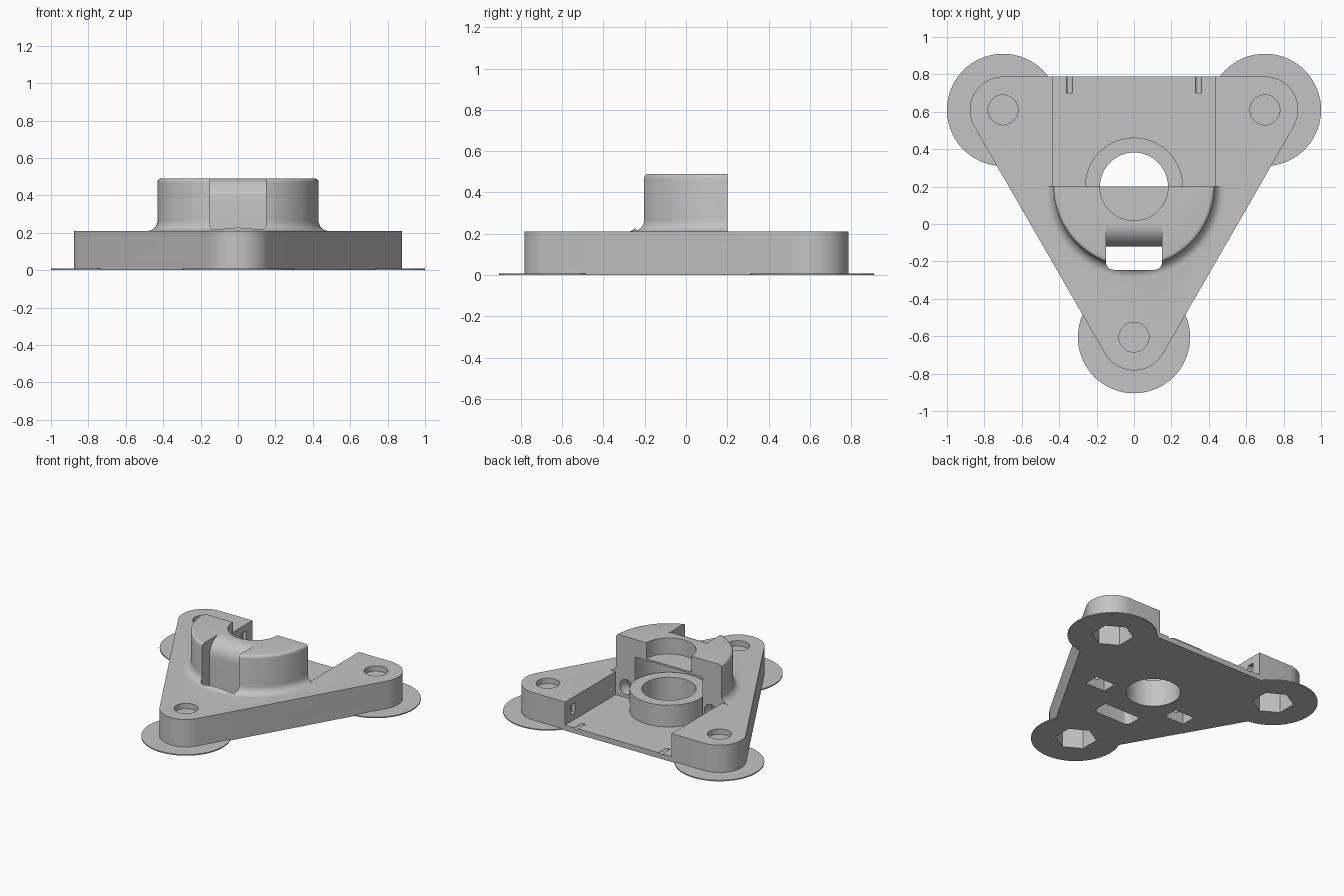
import bpy, bmesh
from math import radians, sin, cos, pi
from mathutils import Matrix

cube = bpy.data.objects.get("Cube")
if cube:
    bpy.data.objects.remove(cube)

grey = bpy.data.materials.new("light grey plastic")
grey.use_nodes = True
COLOUR = (0.55, 0.55, 0.55, 1)
grey.diffuse_color = COLOUR
grey.node_tree.nodes["Principled BSDF"].inputs["Base Color"].default_value = COLOUR

CORNERS = [(0, -0.605), (0.70, 0.61), (-0.70, 0.61)]
AXIS_Y = 0.2      # centre line of boss and ring
TOP = 0.21        # top of the plate
BOSS_TOP = 0.49


def finish(name, bm):
    bmesh.ops.recalc_face_normals(bm, faces=bm.faces)
    mesh = bpy.data.meshes.new(name)
    bm.to_mesh(mesh)
    bm.free()
    mesh.materials.append(grey)
    obj = bpy.data.objects.new(name, mesh)
    bpy.context.collection.objects.link(obj)
    return obj


def prism(name, outline, z0, z1):
    bm = bmesh.new()
    face = bm.faces.new([bm.verts.new((x, y, z0)) for x, y in outline])
    new = bmesh.ops.extrude_face_region(bm, geom=[face])["geom"]
    verts = [v for v in new if isinstance(v, bmesh.types.BMVert)]
    bmesh.ops.translate(bm, vec=(0, 0, z1 - z0), verts=verts)
    return finish(name, bm)


def arc(cx, cy, r, a0, a1, n):
    angles = [radians(a0 + (a1 - a0) * i / n) for i in range(n + 1)]
    return [(cx + r * cos(a), cy + r * sin(a)) for a in angles]


def cylinder(name, x, y, r, z0, z1, sides=64):
    return prism(name, arc(x, y, r, 90, 450, sides)[:-1], z0, z1)


def box(name, x0, x1, y0, y1, z0, z1):
    return prism(name, [(x0, y0), (x1, y0), (x1, y1), (x0, y1)], z0, z1)


def rod(name, start, length, r):
    """Cylinder running toward -y from its start point."""
    obj = cylinder(name, 0, 0, r, 0, length, 32)
    obj.data.transform(Matrix.Translation(start) @ Matrix.Rotation(pi / 2, 4, "X"))
    return obj


def lathe(name, profile, y, steps=96):
    bm = bmesh.new()
    verts = [bm.verts.new((r, 0, z)) for r, z in profile]
    edges = [bm.edges.new(pair) for pair in zip(verts, verts[1:])]
    bmesh.ops.spin(bm, geom=verts + edges, axis=(0, 0, 1), cent=(0, 0, 0),
                   angle=2 * pi, steps=steps)
    bmesh.ops.remove_doubles(bm, verts=bm.verts, dist=0.0001)
    bmesh.ops.translate(bm, vec=(0, y, 0), verts=bm.verts)
    return finish(name, bm)


def combine(target, other, operation):
    mod = target.modifiers.new(operation, "BOOLEAN")
    mod.operation, mod.object, mod.solver = operation, other, "EXACT"
    bpy.context.view_layer.objects.active = target
    bpy.ops.object.modifier_apply(modifier=mod.name)
    bpy.data.objects.remove(other)


def add(other):
    combine(bracket, other, "UNION")


def cut(other):
    combine(bracket, other, "DIFFERENCE")


# Rounded triangular plate
outline = []
for i, (x, y) in enumerate(CORNERS):
    outline += arc(x, y, 0.178, -150 + 120 * i, -30 + 120 * i, 24)
bracket = prism("mounting_bracket", outline, 0, TOP)

# Thin round pads under the corners
for x, y in CORNERS:
    add(cylinder("corner_pad", x, y, 0.3, 0, 0.008, 72))

# Half-round boss with a filleted foot and eased rim
profile = [(0, 0.1), (0.485, 0.1)] + arc(0.485, TOP + 0.055, 0.055, 270, 180, 8)
profile += arc(0.41, BOSS_TOP - 0.02, 0.02, 0, 90, 5) + [(0, BOSS_TOP)]
boss = lathe("boss", profile, AXIS_Y)
combine(boss, box("boss_trim", -1, 1, AXIS_Y, 1, 0, 1), "DIFFERENCE")
add(boss)

# Channel open to the back, and the round cavity under the boss
cut(box("channel", -0.435, 0.435, AXIS_Y, 1, 0.04, 0.7))
cut(cylinder("cavity", 0, AXIS_Y, 0.275, 0.04, 0.36))

# Upright ring with its through bore, and the recess in the boss top
add(cylinder("ring", 0, AXIS_Y, 0.262, 0.02, 0.2))
cut(cylinder("ring_bore", 0, AXIS_Y, 0.182, -0.1, 0.3))
cut(cylinder("boss_recess", 0, AXIS_Y, 0.182, 0.372, 0.7))

# Corner screw holes above hexagonal nut pockets
for x, y in CORNERS:
    cut(cylinder("screw_hole", x, y, 0.08, 0.17, 0.4, 40))
    cut(cylinder("nut_pocket", x, y, 0.14, -0.1, 0.155, 6))

# Front slot: straight down through the plate, rolled over at the boss top
section = [(-0.245, -0.1), (-0.12, -0.1)] + arc(0, 0.37, 0.12, 180, 90, 14)
section += [(0, 0.7), (-0.245, 0.7)]
slot = prism("front_slot", section, -0.15, 0.15)
# the section is drawn in (y, z) and extruded along x
slot.data.transform(Matrix(((0, 0, 1, 0), (1, 0, 0, 0), (0, 1, 0, 0), (0, 0, 0, 1))))
bm = bmesh.new()
bm.from_mesh(slot.data)
corners = [e for e in bm.edges if all(v.co.y < -0.24 for v in e.verts)
           and abs(e.verts[0].co.z - e.verts[1].co.z) > 0.5]
bmesh.ops.bevel(bm, geom=corners, offset=0.04, segments=6, affect="EDGES", profile=0.5)
bm.to_mesh(slot.data)
bm.free()
cut(slot)

# Clamp screw bores with square nut traps, and small wall and floor notches
for s in (-1, 1):
    x = s * 0.345
    cut(box("nut_trap", x - 0.08, x + 0.08, 0.005, 0.115, -0.1, 0.19))
    cut(rod("clamp_bore", (x, 0.3, 0.12), 0.36, 0.055))
    cut(box("wall_notch", s * 0.435 - 0.03, s * 0.435 + 0.03, 0.67, 0.72, 0.09, 0.16))
    cut(rod("floor_groove", (s * 0.345, 0.9, 0.045), 0.2, 0.016))

# Smooth curved walls, crisp edges
bpy.ops.object.select_all(action="DESELECT")
bracket.select_set(True)
bpy.context.view_layer.objects.active = bracket
bpy.ops.object.shade_smooth_by_angle(angle=radians(30))
